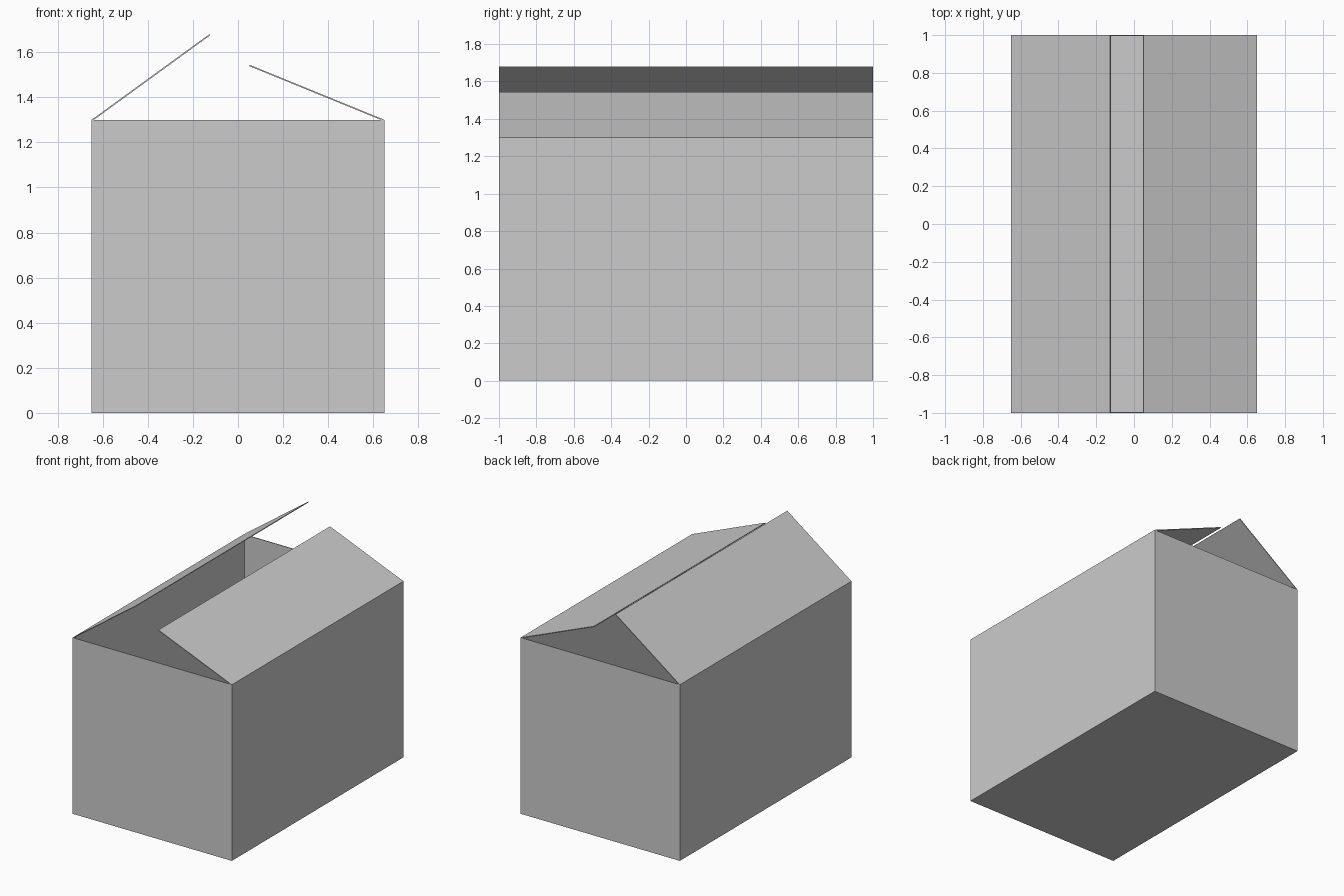
import bpy, bmesh, math
from mathutils import Matrix

if "Cube" in bpy.data.objects:
    bpy.data.objects.remove(bpy.data.objects["Cube"])

W, D, H = 1.3, 2.0, 1.3   # box width, depth, height
T = 0.006                 # cardboard thickness


def make_object(name, bm):
    mesh = bpy.data.meshes.new(name)
    bm.to_mesh(mesh)
    bm.free()
    obj = bpy.data.objects.new(name, mesh)
    bpy.context.collection.objects.link(obj)
    return obj


# Open-topped box with thin walls and floor
bm = bmesh.new()
bmesh.ops.create_cube(bm, size=1, matrix=Matrix.Translation((0, 0, H / 2)) @ Matrix.Diagonal((W, D, H, 1)))
top = [f for f in bm.faces if f.normal.z > 0.9]
bmesh.ops.delete(bm, geom=top, context='FACES_ONLY')
box = make_object("box_body", bm)
solid = box.modifiers.new("thickness", 'SOLIDIFY')
solid.thickness = T
solid.offset = -1
solid.use_even_offset = True


# Flap hinged on a long upper edge; side is -1 for left, 1 for right
def flap(name, side, length, degrees):
    bm = bmesh.new()
    bmesh.ops.create_cube(
        bm, size=1,
        matrix=Matrix.Translation((-side * length / 2, 0, -T / 2)) @ Matrix.Diagonal((length, D, T, 1)))
    obj = make_object(name, bm)
    obj.location = (side * W / 2, 0, H)
    obj.rotation_euler.y = side * math.radians(degrees)
    return obj


flap("left_flap", -1, 0.647, 36)
flap("right_flap", 1, 0.647, 22.2)
